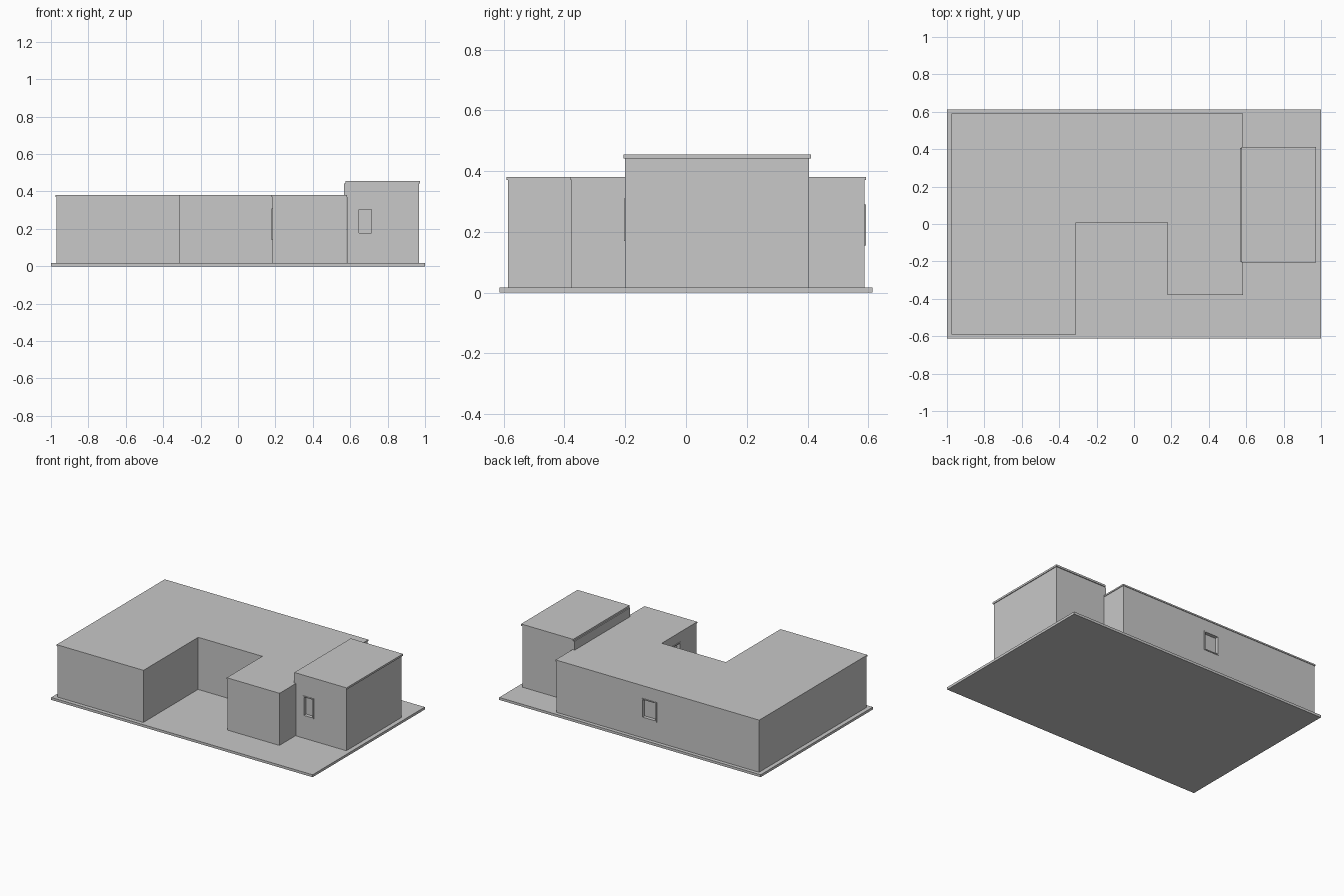
import bpy, bmesh
from mathutils import Vector

if "Cube" in bpy.data.objects:
    bpy.data.objects.remove(bpy.data.objects["Cube"])

grey = bpy.data.materials.new("light_grey")
grey.diffuse_color = (0.58, 0.58, 0.58, 1)
grey.use_nodes = True
grey.node_tree.nodes["Principled BSDF"].inputs["Base Color"].default_value = grey.diffuse_color


def prism(name, outline, z0, z1):
    """Extrude a counter-clockwise outline between two heights."""
    bm = bmesh.new()
    face = bm.faces.new([bm.verts.new((x, y, z0)) for x, y in outline])
    top = bmesh.ops.extrude_face_region(bm, geom=[face])["geom"]
    bmesh.ops.translate(bm, vec=(0, 0, z1 - z0),
                        verts=[v for v in top if isinstance(v, bmesh.types.BMVert)])
    bmesh.ops.recalc_face_normals(bm, faces=bm.faces)
    mesh = bpy.data.meshes.new(name)
    bm.to_mesh(mesh)
    bm.free()
    mesh.materials.append(grey)
    obj = bpy.data.objects.new(name, mesh)
    bpy.context.collection.objects.link(obj)
    return obj


def rect(x0, x1, y0, y1):
    return [(x0, y0), (x1, y0), (x1, y1), (x0, y1)]


def box(name, x, y, z):
    return prism(name, rect(*sorted(x), *sorted(y)), *sorted(z))


def grow(outline, d):
    """Offset a right-angled outline outward by d."""
    pts = [Vector(p) for p in outline]
    out = []
    for i, p in enumerate(pts):
        a = (p - pts[i - 1]).normalized()
        b = (pts[(i + 1) % len(pts)] - p).normalized()
        out.append((p.x + d * (a.y + b.y), p.y - d * (a.x + b.x)))
    return out


def window(name, wall, axis, side, plane, span, z):
    """Recess an opening into a wall and put a thin frame around it."""
    def piece(label, s, h, near, far):
        depth = (plane + side * near, plane + side * far)
        return box(name + label, *((s, depth) if axis == "y" else (depth, s)), h)
    cutter = piece("_cutter", span, z, -0.02, 0.02)
    cutter.hide_render = True
    cutter.hide_viewport = True
    mod = wall.modifiers.new(name, "BOOLEAN")
    mod.operation, mod.solver, mod.object = "DIFFERENCE", "EXACT", cutter
    t = 0.007
    (a, b), (c, d) = span, z
    piece("_left_jamb", (a, a + t), z, -0.02, 0.004)
    piece("_right_jamb", (b - t, b), z, -0.02, 0.004)
    piece("_sill", (a + t, b - t), (c, c + t), -0.02, 0.004)
    piece("_head", (a + t, b - t), (d - t, d), -0.02, 0.004)


# Ground slab
box("base_slab", (-1, 1), (-0.613, 0.613), (0, 0.017))

# Low U-shaped building with a thin roof lip
plan = [(-0.971, -0.586), (-0.314, -0.586), (-0.314, 0.012), (0.184, 0.012),
        (0.184, -0.376), (0.58, -0.376), (0.58, 0.588), (-0.971, 0.588)]
main_walls = prism("main_walls", plan, 0.017, 0.37)
prism("main_roof", grow(plan, 0.004), 0.37, 0.38)

# Taller block on the right with its own roof and a ledge over the low roof
tower_walls = box("tower_walls", (0.582, 0.969), (-0.2, 0.405), (0.017, 0.442))
box("tower_roof", (0.575, 0.974), (-0.205, 0.411), (0.442, 0.455))
box("tower_ledge", (0.568, 0.582), (-0.2, 0.405), (0.38, 0.442))

# Windows
window("tower_window", tower_walls, "y", -1, -0.2, (0.64, 0.72), (0.17, 0.31))
window("back_window", main_walls, "y", 1, 0.588, (-0.19, -0.075), (0.155, 0.29))
window("courtyard_window", main_walls, "x", -1, 0.184, (-0.2, -0.08), (0.14, 0.31))
